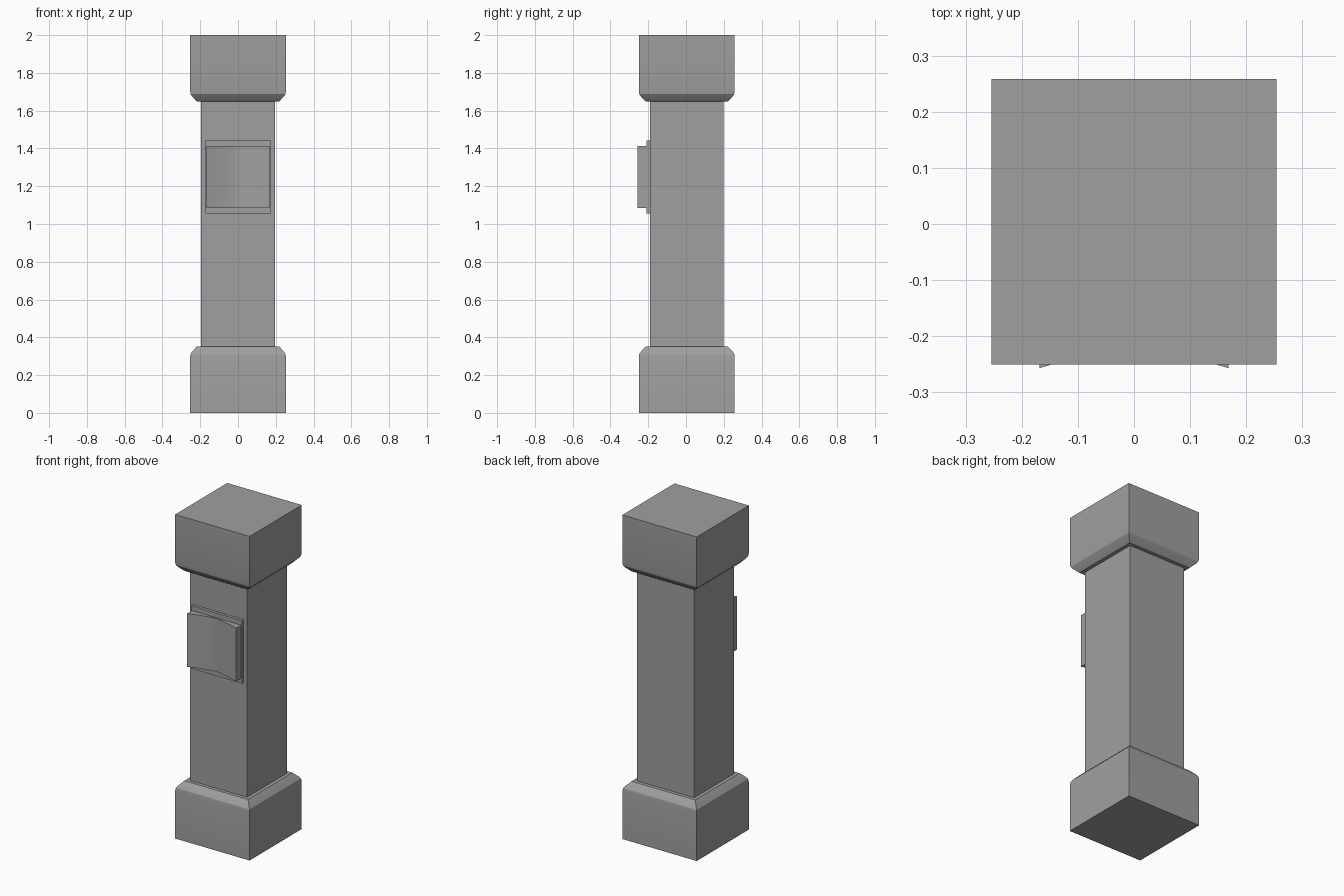
import bpy, bmesh, math

cube = bpy.data.objects.get("Cube")
if cube:
    bpy.data.objects.remove(cube, do_unlink=True)

CY = 0.004  # pillar axis sits slightly back of centre

stone = bpy.data.materials.new("grey_stone")
stone.use_nodes = True
grey = (0.35, 0.35, 0.35, 1)
stone.diffuse_color = grey
stone.node_tree.nodes["Principled BSDF"].inputs["Base Color"].default_value = grey


def finish(name, bm, angle=25):
    bmesh.ops.recalc_face_normals(bm, faces=bm.faces)
    mesh = bpy.data.meshes.new(name)
    bm.to_mesh(mesh)
    bm.free()
    obj = bpy.data.objects.new(name, mesh)
    bpy.context.collection.objects.link(obj)
    mesh.materials.append(stone)
    bpy.ops.object.select_all(action='DESELECT')
    obj.select_set(True)
    bpy.context.view_layer.objects.active = obj
    bpy.ops.object.shade_smooth_by_angle(angle=math.radians(angle))
    return obj


def loft(name, rings):
    """Join closed rings of points into a capped solid."""
    bm = bmesh.new()
    loops = [[bm.verts.new(p) for p in ring] for ring in rings]
    n = len(loops[0])
    for low, high in zip(loops, loops[1:]):
        for i in range(n):
            j = (i + 1) % n
            bm.faces.new((low[i], low[j], high[j], high[i]))
    bm.faces.new(loops[0])
    bm.faces.new(loops[-1])
    return finish(name, bm)


def square(r, z):
    return [(sx * r, CY + sy * r, z)
            for sx, sy in ((-1, -1), (1, -1), (1, 1), (-1, 1))]


def slab(name, outline, z0, z1):
    return loft(name, [[(x, y, z) for x, y in outline] for z in (z0, z1)])


# Plinth and its mirrored copy as the cap, both with a rounded inner shoulder
profile = [(0.254, 0), (0.254, 0.295), (0.251, 0.313), (0.241, 0.327), (0.217, 0.352)]
loft("plinth", [square(r, z) for r, z in profile])
loft("cap", [square(r, 2 - z) for r, z in profile])

# Shaft
loft("shaft", [square(0.195, z) for z in (0.34, 1.66)])

# Backing plate on the front of the shaft
plate = [(-0.173, -0.209), (0.173, -0.209), (0.173, -0.18), (-0.173, -0.18)]
slab("backing_plate", plate, 1.055, 1.443)

# Panel with a hollow face, deepest along its centre line
W, STEPS = 0.168, 16
face = []
for i in range(STEPS + 1):
    t = 2 * i / STEPS - 1
    hollow = 0.04 * (1 - abs(t) ** 1.4)
    face.append((t * W, -0.257 + hollow))
slab("hollow_panel", face + [(W, -0.2), (-W, -0.2)], 1.085, 1.414)
